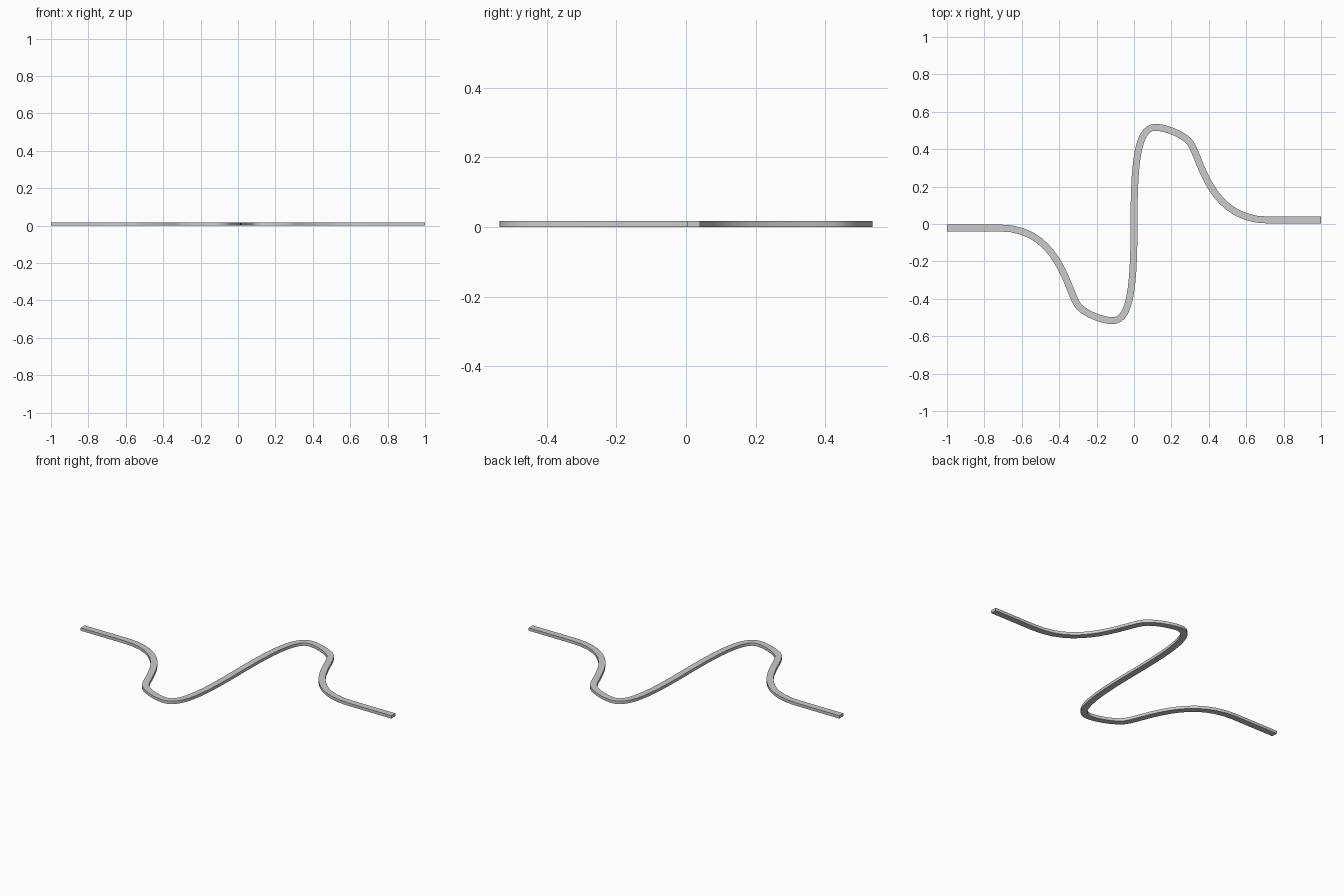
import bpy, bmesh, math
from mathutils import Vector

if "Cube" in bpy.data.objects:
    bpy.data.objects.remove(bpy.data.objects["Cube"])

WIDTH, HEIGHT, STEPS = 0.037, 0.017, 14

# Half of the centre line as cubic segments: start, handle, handle, end
HALF = [
    ((0, 0), (0, 0.34), (0.02, 0.517), (0.115, 0.517)),
    ((0.115, 0.517), (0.165, 0.517), (0.265, 0.48), (0.30, 0.435)),
    ((0.30, 0.435), (0.36, 0.35), (0.40, 0.021), (0.72, 0.021)),
]


def bezier(seg, t):
    a, b, c, d = (Vector(p) for p in seg)
    s = 1 - t
    return a * s**3 + b * 3 * s * s * t + c * 3 * s * t * t + d * t**3


# Centre line: one half plus its half-turn copy
half = [bezier(seg, i / STEPS) for seg in HALF for i in range(1, STEPS + 1)]
half.append(Vector((1, 0.021)))
path = [-p for p in reversed(half)] + [Vector((0, 0))] + half

# Rectangular section swept along the centre line
bm = bmesh.new()
rings = []
for i, p in enumerate(path):
    t = (path[min(i + 1, len(path) - 1)] - path[max(i - 1, 0)]).normalized()
    n = Vector((-t.y, t.x)) * WIDTH / 2
    l, r = p + n, p - n
    rings.append([bm.verts.new((q.x, q.y, z)) for q, z in
                  ((l, 0), (r, 0), (r, HEIGHT), (l, HEIGHT))])
for a, b in zip(rings, rings[1:]):
    for k in range(4):
        m = (k + 1) % 4
        bm.faces.new((a[k], a[m], b[m], b[k]))
bm.faces.new(rings[0])
bm.faces.new(rings[-1])
bmesh.ops.recalc_face_normals(bm, faces=bm.faces)

mesh = bpy.data.meshes.new("curved_strip")
bm.to_mesh(mesh)
bm.free()
strip = bpy.data.objects.new("curved_strip", mesh)
bpy.context.collection.objects.link(strip)

# Smooth bends, crisp long edges
bpy.context.view_layer.objects.active = strip
strip.select_set(True)
bpy.ops.object.shade_smooth_by_angle(angle=math.radians(35))
